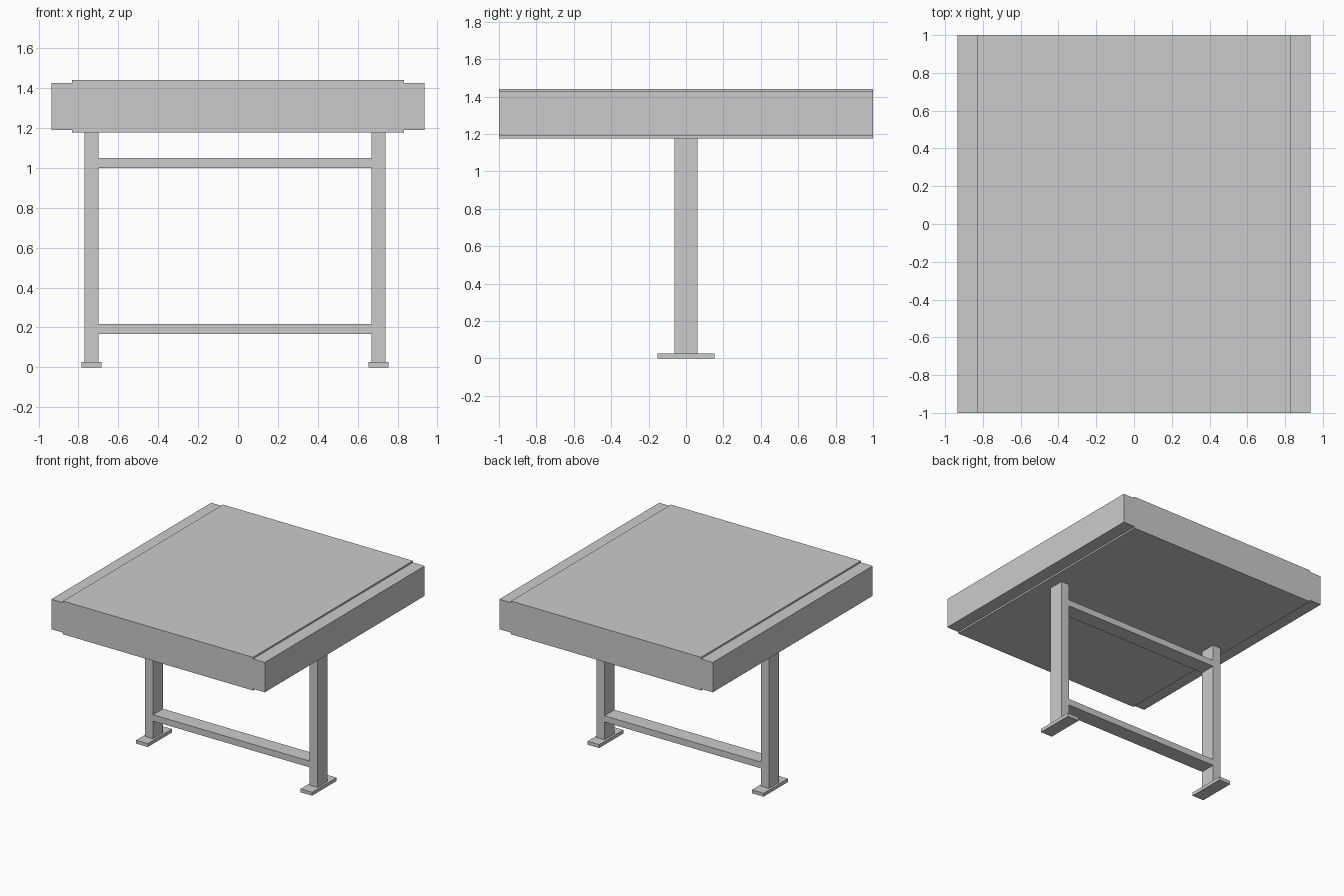
import bpy

if "Cube" in bpy.data.objects:
    bpy.data.objects.remove(bpy.data.objects["Cube"])


def box(name, x, y, z):
    """Add a box spanning the given (min, max) range on each axis."""
    bpy.ops.mesh.primitive_cube_add(size=1)
    obj = bpy.context.object
    obj.name = name
    for v in obj.data.vertices:
        for i, (lo, hi) in enumerate((x, y, z)):
            v.co[i] = hi if v.co[i] > 0 else lo
    return obj


LEG_Y = (-0.062, 0.062)
TABLE_Y = (-1.0, 1.0)

# Thick table top with slightly thinner side rails
box("table_top", (-0.832, 0.832), TABLE_Y, (1.177, 1.44))
for side, x in (("left", (-0.935, -0.832)), ("right", (0.832, 0.935))):
    box(side + "_side_rail", x, TABLE_Y, (1.19, 1.427))

# Legs on flat feet
for side, cx in (("left", -0.735), ("right", 0.705)):
    box(side + "_leg", (cx - 0.035, cx + 0.035), LEG_Y, (0.027, 1.177))
    box(side + "_foot", (cx - 0.051, cx + 0.051), (-0.152, 0.152), (0.0, 0.027))

# Crossbars between the legs
for level, z in (("lower", (0.167, 0.217)), ("upper", (1.0, 1.05))):
    box(level + "_crossbar", (-0.70, 0.67), LEG_Y, z)
